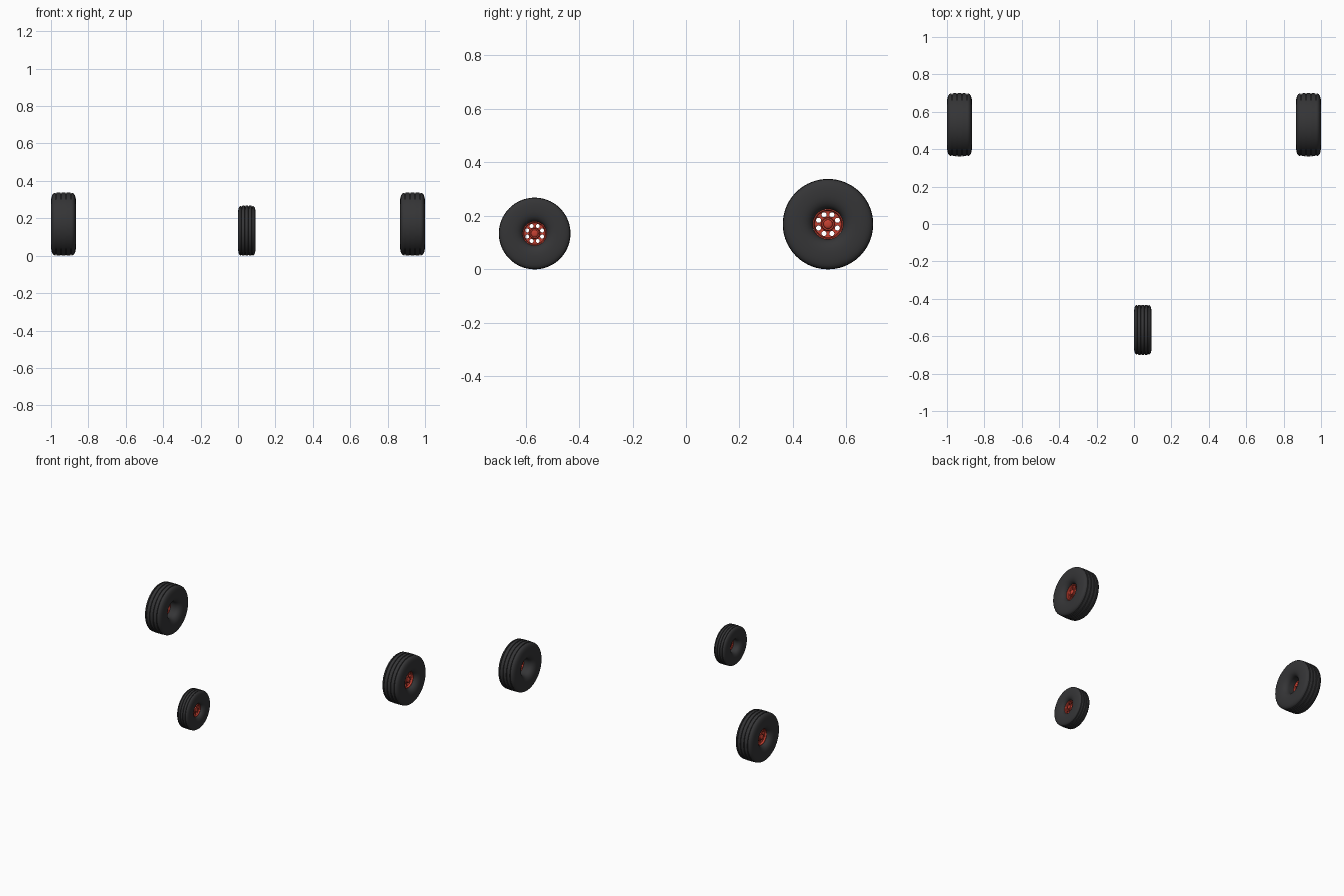
import bpy, bmesh
from math import sin, cos, pi, radians

if "Cube" in bpy.data.objects:
    bpy.data.objects.remove(bpy.data.objects["Cube"])


def material(name, color):
    m = bpy.data.materials.new(name)
    m.diffuse_color = color
    m.use_nodes = True
    m.node_tree.nodes["Principled BSDF"].inputs["Base Color"].default_value = m.diffuse_color
    return m


RUBBER = material("rubber", (0.035, 0.035, 0.037, 1))
RED = material("red_paint", (0.55, 0.05, 0.03, 1))


def lathe(bm, profile, segs, closed, cy=0.0, cz=0.0):
    """Revolve (x, r) points around an axis parallel to x."""
    rings = []
    for x, r in profile:
        if r < 1e-6:
            rings.append([bm.verts.new((x, cy, cz))] * segs)
        else:
            rings.append([bm.verts.new((x, cy + r * cos(2 * pi * i / segs), cz + r * sin(2 * pi * i / segs)))
                          for i in range(segs)])
    n = len(rings)
    for k in range(n if closed else n - 1):
        a, b = rings[k], rings[(k + 1) % n]
        for i in range(segs):
            j = (i + 1) % segs
            bm.faces.new(list(dict.fromkeys((a[i], a[j], b[j], b[i]))))


def finish(bm, name, loc, side, mat):
    if side < 0:
        bmesh.ops.scale(bm, vec=(-1, 1, 1), verts=bm.verts)
    bmesh.ops.recalc_face_normals(bm, faces=bm.faces)
    me = bpy.data.meshes.new(name)
    bm.to_mesh(me)
    bm.free()
    me.materials.append(mat)
    ob = bpy.data.objects.new(name, me)
    bpy.context.collection.objects.link(ob)
    ob.location = loc
    bpy.context.view_layer.objects.active = ob
    bpy.ops.object.select_all(action='DESELECT')
    ob.select_set(True)
    bpy.ops.object.shade_smooth_by_angle(angle=radians(35))
    return ob


def tire_profile(R, hw):
    # bead, bulging sidewall and rounded shoulder
    half = [(0.46, 0.335), (0.60, 0.345), (0.72, 0.37), (0.83, 0.41), (0.92, 0.47), (0.975, 0.54),
            (1.0, 0.62), (1.0, 0.71), (0.985, 0.79), (0.95, 0.865), (0.90, 0.92), (0.83, 0.96), (0.74, 0.985)]
    # four tread grooves
    tread = []
    for c in (0.6, 0.2, -0.2, -0.6):
        top = 0.992 if abs(c) > 0.4 else 1.0
        tread += [(c + 0.05, top), (c + 0.03, top - 0.03), (c - 0.03, top - 0.03), (c - 0.05, top)]
    pts = half + tread + [(-x, r) for x, r in reversed(half)]
    return [(x * hw, r * R) for x, r in pts]


def wheel(name, loc, R, hw, side):
    bm = bmesh.new()
    lathe(bm, tire_profile(R, hw), 96, True)
    finish(bm, name + "_tire", loc, side, RUBBER)

    # hub disc with raised rim and boss
    bm = bmesh.new()
    disc = [(0.12, 0), (0.12, 0.335), (0.50, 0.335), (0.50, 0.31), (0.32, 0.295),
            (0.28, 0.15), (0.44, 0.135), (0.44, 0)]
    lathe(bm, [(x * hw, r * R) for x, r in disc], 64, False)
    hub = finish(bm, name + "_hub", loc, side, RED)

    # eight through holes
    bm = bmesh.new()
    for i in range(8):
        a = (i + 0.5) * pi / 4
        lathe(bm, [(0, 0), (0, 0.055 * R), (hw, 0.055 * R), (hw, 0)], 20, False,
              0.225 * R * cos(a), 0.225 * R * sin(a))
    cutter = finish(bm, name + "_hole_cutter", loc, side, RED)
    cutter.hide_render = True
    cutter.hide_viewport = True
    mod = hub.modifiers.new("holes", 'BOOLEAN')
    mod.operation = 'DIFFERENCE'
    mod.solver = 'EXACT'
    mod.object = cutter

    # axle cap and small bolts between the holes
    bm = bmesh.new()
    cap = [(0.40, 0), (0.40, 0.105), (0.54, 0.10), (0.60, 0.075), (0.62, 0.04), (0.62, 0)]
    lathe(bm, [(x * hw, r * R) for x, r in cap], 32, False)
    for i in range(8):
        a = i * pi / 4
        lathe(bm, [(0.25 * hw, 0), (0.25 * hw, 0.02 * R), (0.38 * hw, 0.02 * R), (0.38 * hw, 0)], 6, False,
              0.25 * R * cos(a), 0.25 * R * sin(a))
    finish(bm, name + "_cap", loc, side, RED)


# two main wheels and the smaller nose wheel
for side, label in ((1, "right"), (-1, "left")):
    wheel("main_wheel_" + label, (side * 0.933, 0.531, 0.169), 0.169, 0.067, side)
wheel("nose_wheel", (0.047, -0.566, 0.134), 0.134, 0.047, 1)
